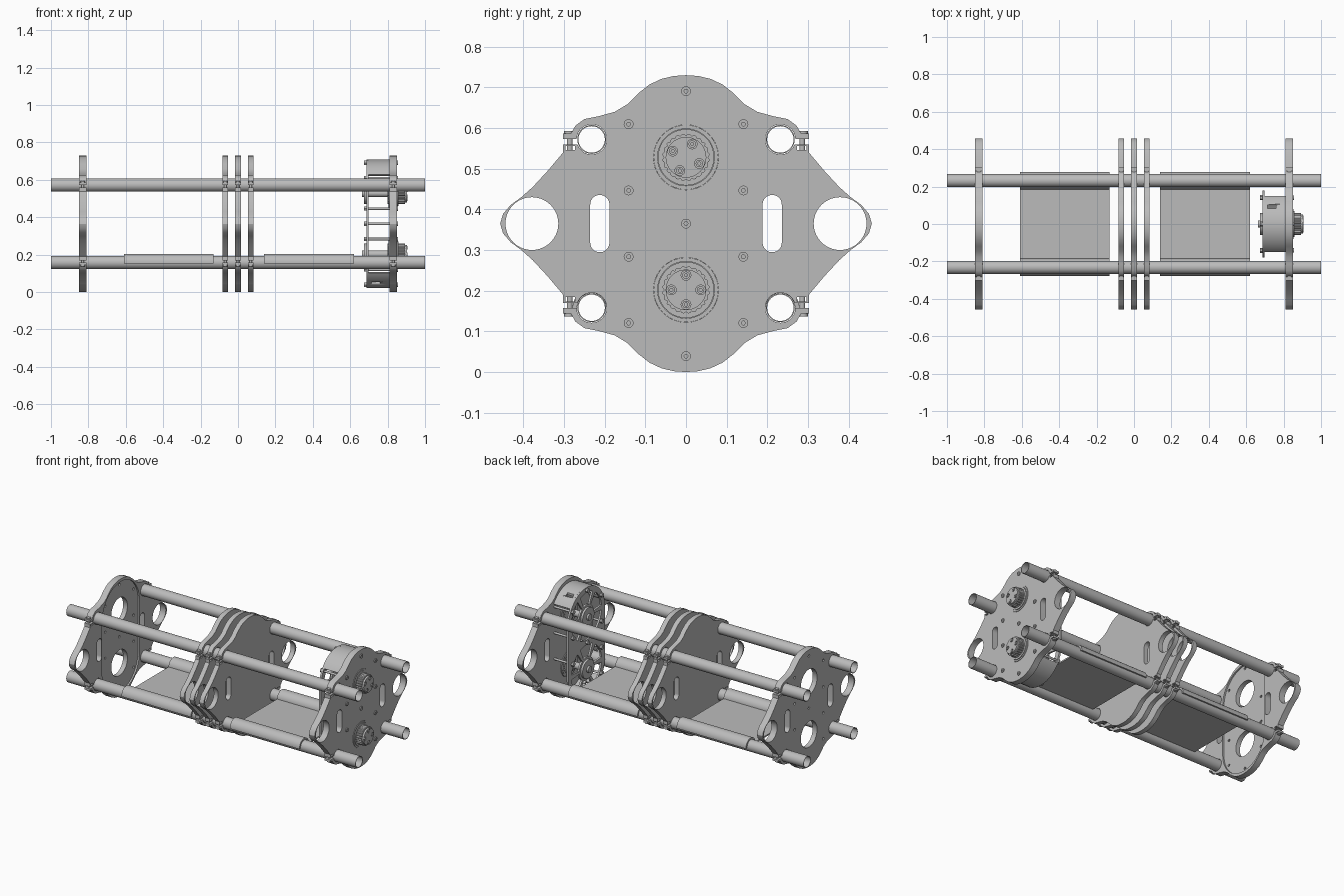
import bpy, bmesh
from math import sin, cos, radians, pi
from mathutils import Matrix

cube = bpy.data.objects.get("Cube")
if cube:
    bpy.data.objects.remove(cube)

grey = bpy.data.materials.new("plain grey")
grey.use_nodes = True
tone = (0.5, 0.5, 0.5, 1)
grey.diffuse_color = tone
grey.node_tree.nodes["Principled BSDF"].inputs["Base Color"].default_value = tone

MID = 0.365          # height of the plate centre
DRIVE = 0.163        # drive axes above and below the centre
ROD = (0.232, 0.207)  # rod axis from the plate centre
# Local profile axes: first -> y, second -> z, extrusion -> x
TURN = Matrix(((0, 0, 1, 0), (1, 0, 0, 0), (0, 1, 0, MID), (0, 0, 0, 1)))
parts = []


def arc(c, r, a0=0, a1=360, n=32):
    """Points on an arc; a full turn leaves out the repeated end."""
    last = n if a1 - a0 == 360 else n - 1
    return [(c[0] + r * cos(radians(a0 + (a1 - a0) * i / last)),
             c[1] + r * sin(radians(a0 + (a1 - a0) * i / last))) for i in range(n)]


def sector(c, r0, r1, a0, a1, n=20):
    return arc(c, r1, a0, a1, n) + arc(c, r0, a0, a1, n)[::-1]


def box(y0, y1, z0, z1):
    return [(y0, z0), (y1, z0), (y1, z1), (y0, z1)]


def capsule(r, top, bottom, y=0):
    return arc((y, top), r, 0, 180, 28) + arc((y, bottom), r, 180, 359.99, 28)


def extrude(name, loops, x0, x1):
    """Filled profile with holes, extruded along x from x0 to x1."""
    cu = bpy.data.curves.new(name, 'CURVE')
    cu.dimensions = '2D'
    cu.fill_mode = 'BOTH'
    cu.extrude = (x1 - x0) / 2
    for loop in loops:
        s = cu.splines.new('POLY')
        s.points.add(len(loop) - 1)
        for p, (a, b) in zip(s.points, loop):
            p.co = (a, b, 0, 1)
        s.use_cyclic_u = True
    tmp = bpy.data.objects.new(name + " profile", cu)
    bpy.context.scene.collection.objects.link(tmp)
    graph = bpy.context.evaluated_depsgraph_get()
    me = bpy.data.meshes.new_from_object(tmp.evaluated_get(graph))
    bpy.data.objects.remove(tmp)
    bm = bmesh.new()
    bm.from_mesh(me)
    bmesh.ops.remove_doubles(bm, verts=bm.verts, dist=0.00005)
    bmesh.ops.recalc_face_normals(bm, faces=bm.faces)
    bmesh.ops.transform(bm, verts=bm.verts,
                        matrix=Matrix.Translation(((x0 + x1) / 2, 0, 0)) @ TURN)
    bm.to_mesh(me)
    bm.free()
    me.materials.clear()
    me.materials.append(grey)
    ob = bpy.data.objects.new(name, me)
    bpy.context.scene.collection.objects.link(ob)
    parts.append(ob)
    return ob


def upright(name, x, y, z0, z1, r):
    """Vertical cylinder."""
    bm = bmesh.new()
    bmesh.ops.create_cone(bm, cap_ends=True, segments=16, radius1=r, radius2=r, depth=z1 - z0,
                          matrix=Matrix.Translation((x, y, (z0 + z1) / 2)))
    me = bpy.data.meshes.new(name)
    bm.to_mesh(me)
    bm.free()
    me.materials.append(grey)
    ob = bpy.data.objects.new(name, me)
    bpy.context.scene.collection.objects.link(ob)
    parts.append(ob)


# Plate outline: one quarter with its split rod clamp, mirrored twice
quarter = [(0, .365), (.03, .363), (.06, .356), (.09, .342), (.118, .32), (.145, .293),
           (.175, .275), (.215, .264), (.25, .257), (.272, .241), (.283, .221),
           (.303, .221), (.303, .208)]
quarter += arc(ROD, .037, 2, 341, 32)
quarter += [(.303, .195), (.303, .174), (.34, .13), (.377, .09), (.405, .065), (.431, .046)]
quarter += [(.45, .024), (.457, 0)]
half = quarter + [(y, -z) for y, z in quarter[-2::-1]]
outline = half + [(-y, z) for y, z in half[-2:0:-1]]

sides = (1, -1)
bolt_spots = [(0, 0)]
for s in sides:
    bolt_spots += [(DRIVE * cos(radians(a)), s * DRIVE + DRIVE * sin(radians(a)))
                   for a in (30, 150, 210, 330)] + [(0, 2 * s * DRIVE)]

common = [outline]
for s in sides:
    common.append(arc((s * .379, 0), .065, n=40))
    common.append(capsule(.0235, .047, -.047, s * .212))
    for t in sides:
        common.append(box(*sorted((s * .273, s * .296)), *sorted((t * .181, t * .191))))
drive_holes = [arc((0, s * DRIVE), .08, n=40) for s in sides]
bolt_holes = [arc(p, .008, n=12) for p in bolt_spots]

# Plates
for x in (-.068, 0, .068):
    extrude("middle_plate", common, x - .015, x + .015)
extrude("drive_end_plate", common + drive_holes, .81, .85)
extrude("plain_end_plate", common + drive_holes + bolt_holes, -.85, -.82)
extrude("plain_end_recess", common + [capsule(.184, DRIVE, -DRIVE)], -.82, -.81)

# Rods and clamp screws
for s in sides:
    for t in sides:
        c = (s * ROD[0], t * ROD[1])
        extrude("rod", [arc(c, .0355), arc(c, .0325)], -1, 1)
        for x in (-.83, -.068, 0, .068, .83):
            lo, hi = sorted((MID + t * .172, MID + t * .222))
            upright("clamp_screw", x, s * .286, lo, hi, .007)
            lo, hi = sorted((MID + t * .219, MID + t * .228))
            upright("clamp_screw_head", x, s * .288, lo, hi, .012)

# Trays hung over the lower rods
for x0, x1 in ((-.61, -.13), (.14, .62)):
    for s in sides:
        extrude("tray_sleeve", [sector((s * ROD[0], -ROD[1]), .036, .047, -5, 185)], x0, x1)
    extrude("tray_sheet", [box(-.187, .187, -ROD[1] - .005, -ROD[1] + .004)], x0, x1)

# Drive housing back with spoked windows
back = [capsule(.18, DRIVE, -DRIVE)]
for s in sides:
    c = (0, s * DRIVE)
    back += [sector(c, .072, .148, a + 6, a + 54, 12) for a in range(0, 360, 60)]
back += [arc(p, .008, n=12) for p in bolt_spots]
extrude("housing_back", back, .687, .699)

# Housing end walls with a small cut slot
for s in sides:
    wall = extrude("housing_wall",
                   [sector((0, s * DRIVE), .168, .18, s * 90 - 56, s * 90 + 56, 32)], .697, .812)
    cutter = extrude("slot_cutter", [box(*sorted((s * .082, s * .102)),
                                         *sorted((s * .26, s * .36)))], .715, .76)
    parts.remove(cutter)
    cutter.hide_render = True
    cutter.hide_set(True)
    cutter.display_type = 'WIRE'
    mod = wall.modifiers.new("slot", 'BOOLEAN')
    mod.operation = 'DIFFERENCE'
    mod.object = cutter

# Standoffs and bolts joining the housing to the end plate
for p in bolt_spots:
    extrude("standoff", [arc(p, .007, n=16)], .685, .852)
    extrude("bolt_head", [arc(p, .012, n=20), arc(p, .005, n=6)], .85, .856)
    extrude("bolt_nut", [arc(p, .013, n=6)], .673, .687)

# Drive hubs: bearing, toothed hub, face with four screws, rear boss
for s, tilt in ((1, 65), (-1, 90)):
    c = (0, s * DRIVE)
    extrude("bearing", [arc(c, .0795, n=48), arc(c, .07, n=48)], .805, .853)
    extrude("bearing_inner", [arc(c, .069, n=48), arc(c, .05, n=48)], .805, .857)
    teeth = []
    for i in range(72):
        r = .058 if i % 3 else .054
        teeth.append((c[0] + r * cos(i * pi / 36), c[1] + r * sin(i * pi / 36)))
    extrude("toothed_hub", [teeth], .80, .893)
    screws = [(c[0] + .036 * cos(radians(tilt + 90 * k)),
               c[1] + .036 * sin(radians(tilt + 90 * k))) for k in range(4)]
    extrude("hub_face", [arc(c, .05, n=40)] + [arc(p, .012, n=16) for p in screws], .893, .904)
    for p in screws:
        extrude("hub_screw", [arc(p, .009, n=16), arc(p, .004, n=6)], .89, .907)
    extrude("drive_shaft", [arc(c, .02, n=24)], .662, .80)
    extrude("rear_boss", [arc(c, .058, n=40)], .674, .69)

# Smooth round walls, keep edges sharp
bpy.ops.object.select_all(action='DESELECT')
for ob in parts:
    ob.select_set(True)
bpy.context.view_layer.objects.active = parts[0]
bpy.ops.object.shade_smooth_by_angle(angle=radians(30))
